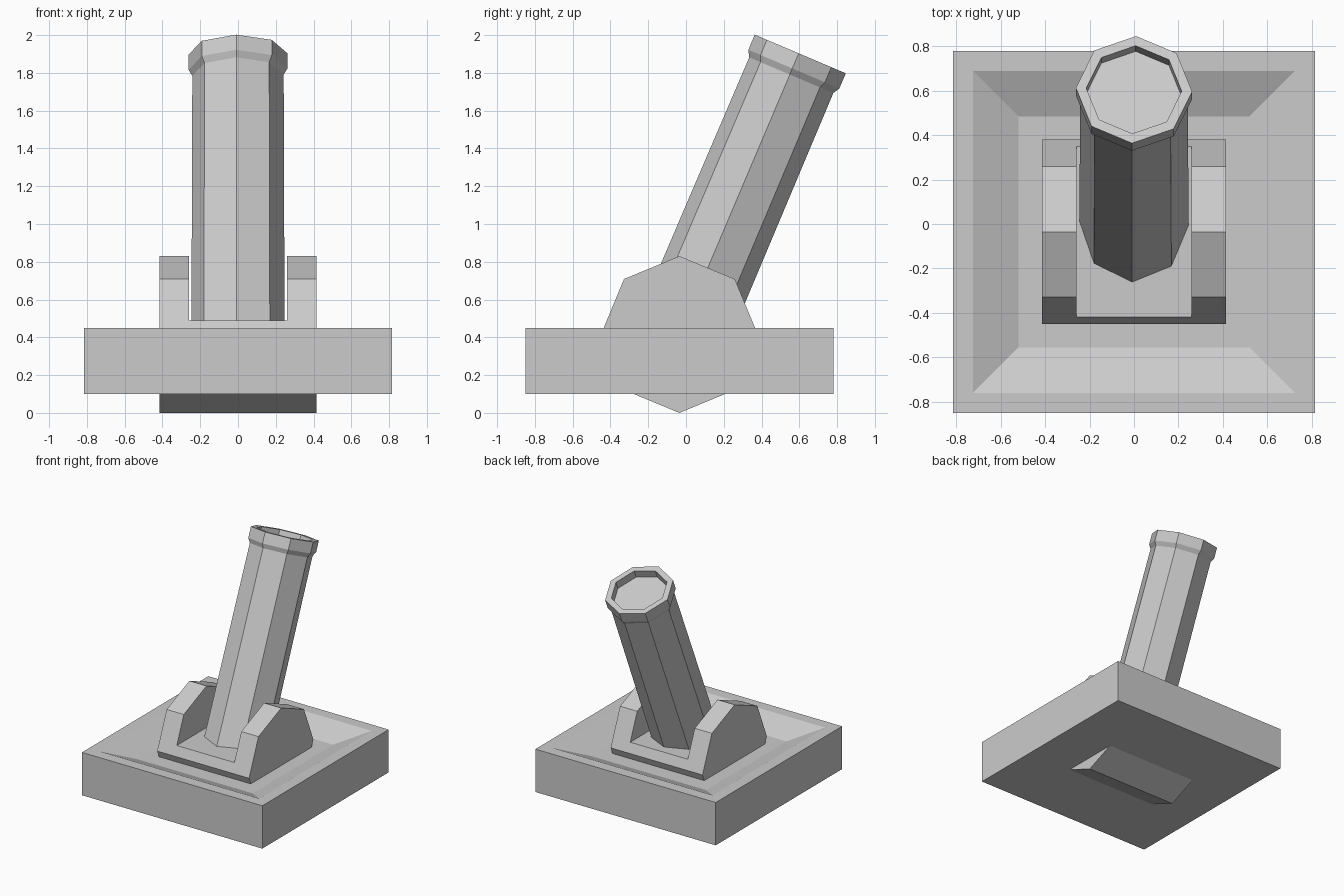
import bpy, bmesh
from math import radians, sin, cos, pi, sqrt
from mathutils import Matrix

if "Cube" in bpy.data.objects:
    bpy.data.objects.remove(bpy.data.objects["Cube"])


def lathe(name, profile, sides, matrix, start=0.0):
    """Low-poly turned solid from (radius, height) points, capped at both ends."""
    bm = bmesh.new()
    rings = []
    for r, z in profile:
        angles = [start + 2 * pi * i / sides for i in range(sides)]
        rings.append([bm.verts.new((r * cos(a), r * sin(a), z)) for a in angles])
    for low, high in zip(rings, rings[1:]):
        for i in range(sides):
            j = (i + 1) % sides
            bm.faces.new((low[i], low[j], high[j], high[i]))
    bm.faces.new(rings[0][::-1])
    bm.faces.new(rings[-1])
    bm.transform(matrix)
    bmesh.ops.recalc_face_normals(bm, faces=bm.faces)
    mesh = bpy.data.meshes.new(name)
    bm.to_mesh(mesh)
    bm.free()
    obj = bpy.data.objects.new(name, mesh)
    bpy.context.collection.objects.link(obj)
    return obj


CENTRE_Y = -0.035

# Square base slab with a sloped, sunken top
q = sqrt(2)
lathe("base",
      [(0.815 * q, 0.10), (0.815 * q, 0.45), (0.725 * q, 0.45), (0.52 * q, 0.36)],
      4, Matrix.Translation((0, CENTRE_Y, 0)), pi / 4)

# Octagonal carriage lying along x, with a slot for the barrel
carriage = lathe("carriage", [(0.415, -0.415), (0.415, 0.415)], 8,
                 Matrix.Translation((0, CENTRE_Y, 0.415)) @ Matrix.Rotation(pi / 2, 4, 'Y'))
slot = lathe("slot_cutter", [(0.26 * q, 0.49), (0.26 * q, 1.2)], 4,
             Matrix.Translation((0, CENTRE_Y, 0)) @ Matrix.Diagonal((1, 4, 1, 1)), pi / 4)
slot.hide_render = True
cut = carriage.modifiers.new("slot", 'BOOLEAN')
cut.operation = 'DIFFERENCE'
cut.solver = 'EXACT'
cut.object = slot
bpy.context.view_layer.objects.active = carriage
bpy.ops.object.modifier_apply(modifier=cut.name)
bpy.data.objects.remove(slot)

# Tilted eight-sided barrel with a muzzle ring and shallow bore
place = (Matrix.Translation((0, 0.605, 1.90))
         @ Matrix.Rotation(radians(-23), 4, 'X')
         @ Matrix.Rotation(radians(-2), 4, 'Z'))
lathe("barrel",
      [(0.247, -1.68), (0.242, -0.122), (0.262, -0.087), (0.262, 0),
       (0.215, 0), (0.215, -0.065)],
      8, place)
